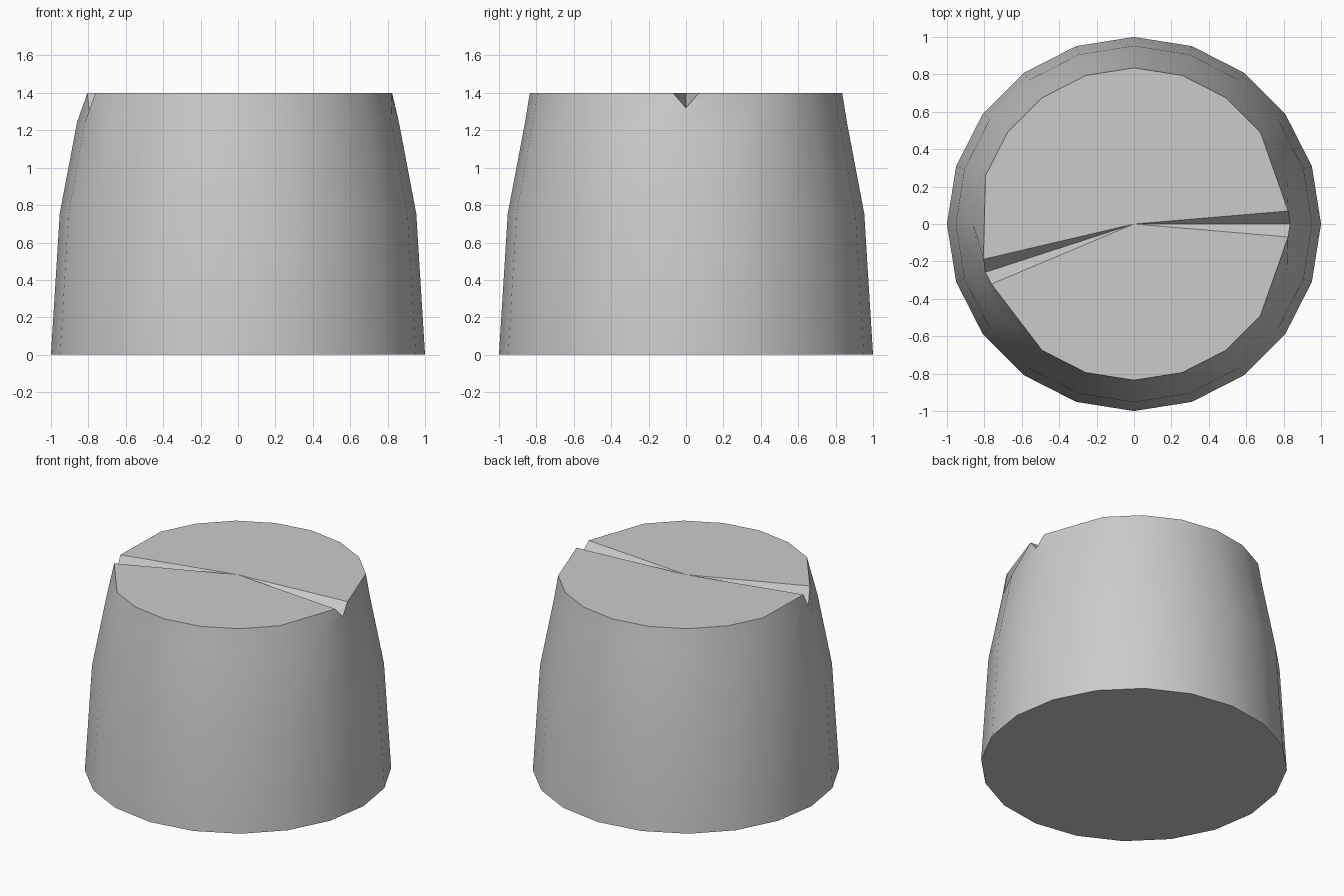
import bpy, bmesh, math

if "Cube" in bpy.data.objects:
    bpy.data.objects.remove(bpy.data.objects["Cube"])

SIDES = 20
# radius, height of each ring
RINGS = [(1.0, 0.0), (0.953, 0.755), (0.86, 1.245), (0.835, 1.4)]
# notch centre index on the rim -> notch bottom height
NOTCHES = {0: 1.32, 11: 1.285}

bm = bmesh.new()
rings = []
for r, z in RINGS:
    ring = []
    for i in range(SIDES):
        a = 2 * math.pi * i / SIDES
        ring.append(bm.verts.new((r * math.cos(a), r * math.sin(a), z)))
    rings.append(ring)

# V notches: drop one rim point and pull its neighbours close to it
top = rings[-1]
for i, depth in NOTCHES.items():
    c = top[i]
    for j in (i - 1, i + 1):
        n = top[j % SIDES]
        n.co = c.co.lerp(n.co, 0.27)
for i, depth in NOTCHES.items():
    top[i].co.z = depth

# tapered wall, flat base and fan-shaped top
centre = bm.verts.new((0, 0, 1.4))
for i in range(SIDES):
    j = (i + 1) % SIDES
    for lo, hi in zip(rings, rings[1:]):
        bm.faces.new((lo[i], lo[j], hi[j], hi[i]))
    bm.faces.new((top[i], top[j], centre))
bm.faces.new(rings[0][::-1])
bm.normal_update()

mesh = bpy.data.meshes.new("tapered_stump")
bm.to_mesh(mesh)
bm.free()
stump = bpy.data.objects.new("tapered_stump", mesh)
bpy.context.collection.objects.link(stump)
bpy.context.view_layer.objects.active = stump
stump.select_set(True)
bpy.ops.object.shade_smooth_by_angle(angle=math.radians(40))
